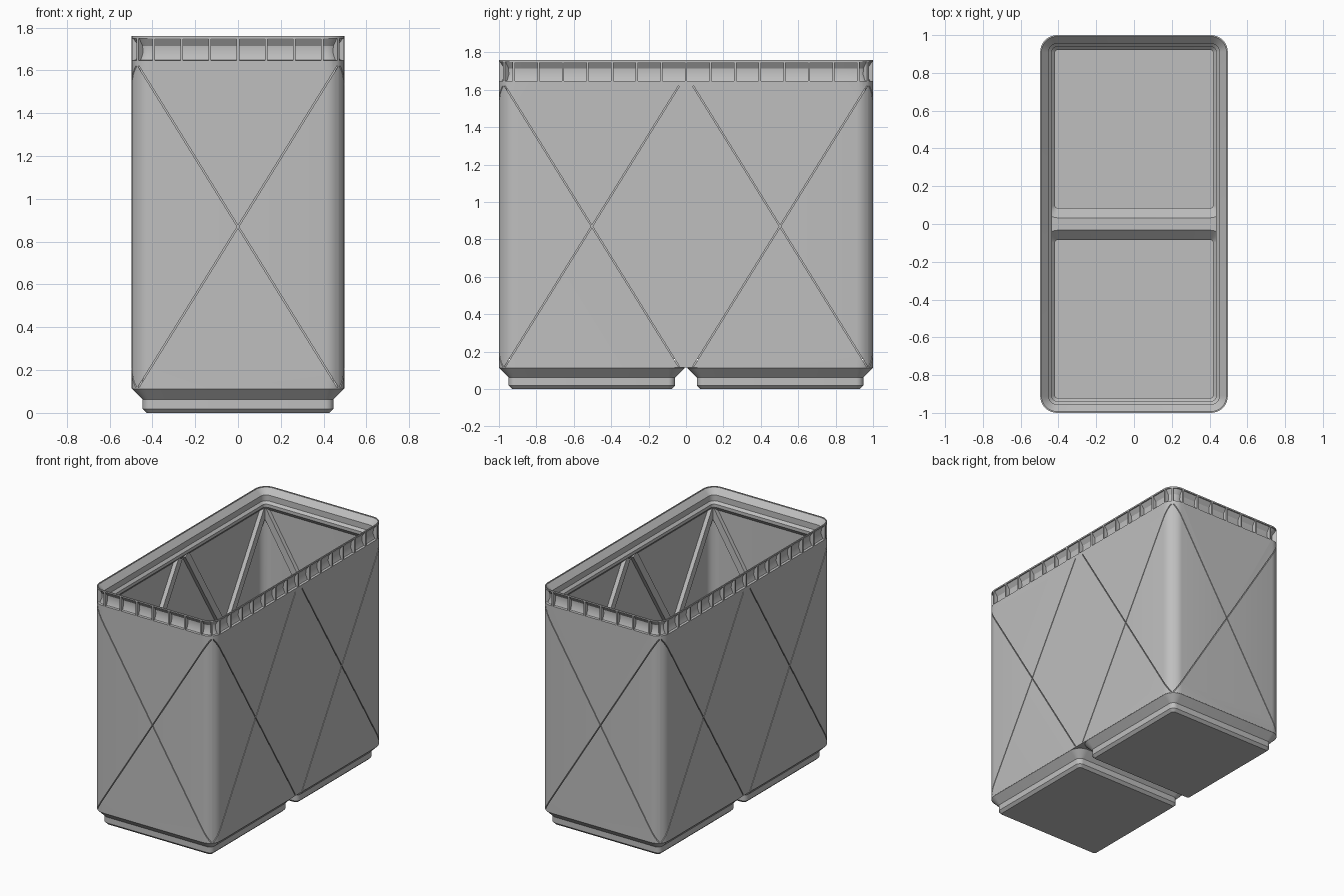
import bpy, bmesh, math
from mathutils import Matrix, Vector

if "Cube" in bpy.data.objects:
    bpy.data.objects.remove(bpy.data.objects["Cube"])

HX, HY, R, H = 0.497, 1.0, 0.09, 1.76   # body half sizes, corner radius, height
UNIT_Y = 0.503                           # centre of each base foot
SEG = 8

grey = bpy.data.materials.new("grey plastic")
grey.diffuse_color = (0.52, 0.52, 0.52, 1)
grey.use_nodes = True
grey.node_tree.nodes["Principled BSDF"].inputs["Base Color"].default_value = grey.diffuse_color


def ring(hx, hy, r, z, cy=0.0):
    """Rounded rectangle at height z."""
    pts = []
    for i, (sx, sy) in enumerate([(1, 1), (-1, 1), (-1, -1), (1, -1)]):
        for k in range(SEG + 1):
            a = math.pi / 2 * (i + k / SEG)
            pts.append((sx * (hx - r) + r * math.cos(a),
                        cy + sy * (hy - r) + r * math.sin(a), z))
    return pts


def make(name, bm):
    bmesh.ops.recalc_face_normals(bm, faces=bm.faces[:])
    me = bpy.data.meshes.new(name)
    bm.to_mesh(me)
    bm.free()
    ob = bpy.data.objects.new(name, me)
    bpy.context.collection.objects.link(ob)
    me.materials.append(grey)
    return ob


def loft(name, rings, closed=False):
    """Skin a stack of rings; capped, or joined end to start."""
    bm = bmesh.new()
    vs = [[bm.verts.new(p) for p in r] for r in rings]
    n = len(vs[0])
    pairs = list(zip(vs, vs[1:]))
    if closed:
        pairs.append((vs[-1], vs[0]))
    else:
        bm.faces.new(vs[0])
        bm.faces.new(vs[-1])
    for a, b in pairs:
        for i in range(n):
            j = (i + 1) % n
            bm.faces.new((a[i], a[j], b[j], b[i]))
    return make(name, bm)


def body_loft(name, profile, closed=False):
    """profile: (half width in x, z) following the body outline."""
    return loft(name, [ring(w, HY - HX + w, R - HX + w, z) for w, z in profile], closed)


def foot_loft(name, profile, cy):
    return loft(name, [ring(w, w, max(R - HX + w, 0.012), z, cy) for w, z in profile])


def boxes(name, mats):
    bm = bmesh.new()
    for m in mats:
        bmesh.ops.create_cube(bm, size=1, matrix=m)
    return make(name, bm)


def box(c, s, rot=None):
    return Matrix.Translation(c) @ (rot or Matrix()) @ Matrix.Diagonal((*s, 1))


def boolean(ob, cutter, op='DIFFERENCE'):
    mod = ob.modifiers.new("cut", 'BOOLEAN')
    mod.operation, mod.solver, mod.object = op, 'EXACT', cutter
    dg = bpy.context.evaluated_depsgraph_get()
    me = bpy.data.meshes.new_from_object(ob.evaluated_get(dg))
    ob.modifiers.clear()
    ob.data = me
    bpy.data.objects.remove(cutter)


def cross_bars(width, inner, outer):
    """Diagonal bars of the X on each wall panel, between two depths."""
    half_w, z0, z1 = 0.465, 0.12, 1.62
    length = math.hypot(2 * half_w, z1 - z0)
    ang = math.atan2(2 * half_w, z1 - z0)
    mid, thick = (inner + outer) / 2, outer - inner
    out = []
    for s in (-1, 1):
        for d in (-1, 1):
            out.append(box((0, s * (HY - HX + mid), 0.87), (width, thick, length),
                           Matrix.Rotation(d * ang, 4, 'Y')))
            for cy in (-UNIT_Y, UNIT_Y):
                out.append(box((s * mid, cy, 0.87), (thick, width, length),
                               Matrix.Rotation(d * ang, 4, 'X')))
    return out


# Outer shell with two stepped feet
bin_ = body_loft("storage_bin", [(HX, 0.114), (HX, H)])
for cy in (-UNIT_Y, UNIT_Y):
    boolean(bin_, foot_loft("foot", [(0.426, 0), (0.4455, 0.019), (0.4455, 0.062),
                                     (0.496, 0.1125), (0.496, 0.15)], cy), 'UNION')

# Cavity with stacking lip, leaving the inner diagonal ribs standing
cavity = body_loft("cavity", [(0.472, 0.137), (0.472, 1.595), (0.435, 1.632), (0.435, 1.655),
                              (0.452, 1.672), (0.452, 1.715), (0.490, 1.755), (0.490, 1.80)])
for m in cross_bars(0.05, 0.442, 0.53):
    boolean(cavity, boxes("rib", [m]))
boolean(bin_, cavity)

# Hollow feet, leaving a ridge between them
for cy in (-UNIT_Y, UNIT_Y):
    boolean(bin_, foot_loft("foot_cavity", [(0.418, 0.027), (0.418, 0.083),
                                            (0.470, 0.135), (0.470, 0.16)], cy))

# Thin diagonal slits on the outside
for m in cross_bars(0.006, 0.455, 0.53):
    boolean(bin_, boxes("slit", [m]))

# Row of pockets under the rim, separated by small fins
pockets = body_loft("pockets", [(0.51, 1.645), (0.480, 1.648), (0.466, 1.682), (0.468, 1.715),
                                (0.490, 1.748), (0.51, 1.752)], closed=True)
fins = []
for s in (-1, 1):
    fins += [box((s * 0.48, k * 0.1315, 1.7), (0.1, 0.012, 0.2)) for k in range(-7, 8)]
    fins += [box((k * 0.1315, s * 0.985, 1.7), (0.012, 0.1, 0.2)) for k in range(-3, 4)]
    for t in (-1, 1):
        fins.append(box((s * 0.475, t * 0.978, 1.7), (0.08, 0.012, 0.2),
                        Matrix.Rotation(s * t * math.pi / 4, 4, 'Z')))
boolean(pockets, boxes("fins", fins))
boolean(bin_, pockets)

# Keep one material and smooth only the rounded corners
bin_.data.materials.clear()
bin_.data.materials.append(grey)
for p in bin_.data.polygons:
    p.material_index = 0
bpy.context.view_layer.objects.active = bin_
bin_.select_set(True)
bpy.ops.object.shade_smooth_by_angle(angle=math.radians(30))
